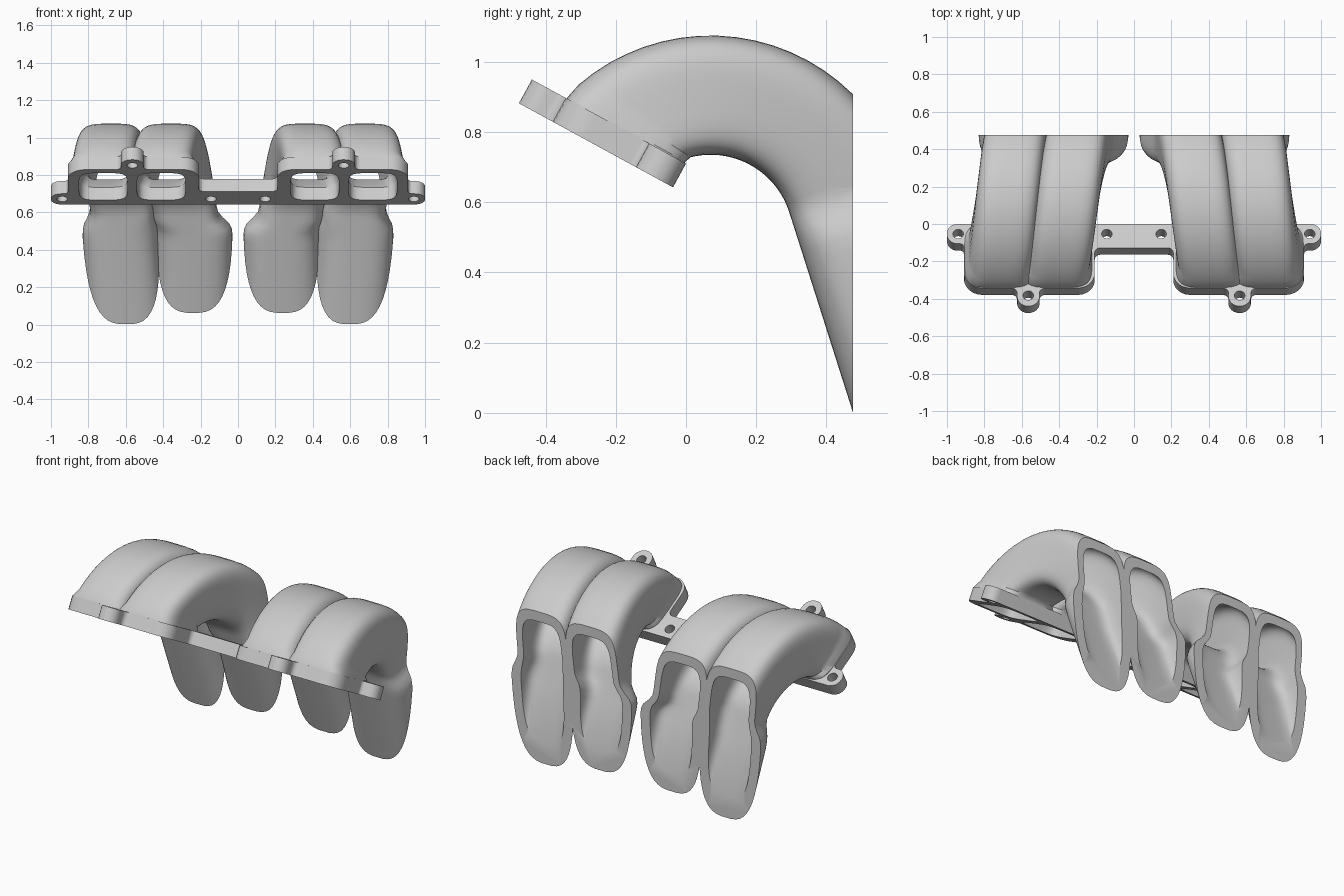
import bpy, bmesh, math
from mathutils import Vector

if "Cube" in bpy.data.objects:
    bpy.data.objects.remove(bpy.data.objects["Cube"])

U = Vector((0, -0.878, 0.479))     # up along the tilted flange
N = Vector((0, 0.479, 0.878))      # flange normal
TOP = Vector((0, 0.0, 0.71))       # lower edge of the flange's back face
THICK = 0.077
BEND = Vector((0, 0.07, 0.5))      # centre of the runner bend
END = 18.6                         # angle where the bend ends
CUT_Y = 0.475


def make_object(name, bm):
    bmesh.ops.recalc_face_normals(bm, faces=bm.faces)
    me = bpy.data.meshes.new(name)
    bm.to_mesh(me)
    bm.free()
    ob = bpy.data.objects.new(name, me)
    bpy.context.collection.objects.link(ob)
    return ob


def loft(name, rings):
    bm = bmesh.new()
    loops = [[bm.verts.new(p) for p in ring] for ring in rings]
    n = len(loops[0])
    for a, b in zip(loops, loops[1:]):
        for i in range(n):
            j = (i + 1) % n
            bm.faces.new((a[i], a[j], b[j], b[i]))
    bm.faces.new(loops[0][::-1])
    bm.faces.new(loops[-1])
    return make_object(name, bm)


def section(inner, outer, x, half, power, count=48):
    """Rounded-box ring spanning inner to outer point, centred on x."""
    mid, arm = (inner + outer) / 2, (outer - inner) / 2
    ring = []
    for i in range(count):
        a = 2 * math.pi * (i + 0.5) / count
        c, s = math.cos(a), math.sin(a)
        px = math.copysign(abs(c) ** (2 / power), c)
        pv = math.copysign(abs(s) ** (2 / power), s)
        ring.append(mid + arm * pv + Vector((x + half * px, 0, 0)))
    return ring


def radial(deg, r):
    a = math.radians(deg)
    return BEND + Vector((0, math.cos(a), math.sin(a))) * r


def boolean(target, tool, op):
    m = target.modifiers.new(op, 'BOOLEAN')
    m.operation = op
    m.solver = 'EXACT'
    m.object = tool
    bpy.context.view_layer.objects.active = target
    bpy.ops.object.modifier_apply(modifier=m.name)
    bpy.data.objects.remove(tool, do_unlink=True)


def runner(name, side, x_start, x_bend, x_flare, x_end, down, bore):
    r_in, r_out = (0.275, 0.535) if bore else (0.235, 0.575)
    half = 0.13 if bore else 0.17
    wide = 0.14 if bore else 0.203
    low = 4 if bore else 3
    v0, v1 = (0.05, 0.35) if bore else (0.004, 0.387)
    rings = []
    # root in the flange, slightly flared as a fillet
    for off in ((-0.13, 0.0) if bore else (-0.03, 0.004)):
        h = half if bore else half + 0.016
        rings.append(section(TOP + U * v0 + N * off, TOP + U * v1 + N * off,
                             side * x_start, h, 4.5))
    # bend
    steps = 22
    for k in range(4 if bore else 1, steps + 1):
        t = k / steps
        rings.append(section(radial(108 + (END - 108) * t, r_in),
                             radial(136 + (END - 136) * t, r_out),
                             side * (x_start + (x_bend - x_start) * t), half, 4))
    # straight tail with its flare
    i0, o0 = radial(END, r_in), radial(END, r_out)
    for d, f in ((0.03, 0.1), (0.06, 0.4), (0.09, 0.8), (0.12, 0.97), (0.16, 1)):
        rings.append(section(i0 + down * d, o0 + down * d,
                             side * (x_bend + (x_flare - x_bend) * f),
                             half + (wide - half) * f, 4 + (low - 4) * f))
    d = 0.8
    rings.append(section(i0 + down * d, o0 + down * d, side * x_end, wide, low))
    return loft(name, rings)


def fillet(points, seg=6):
    """Round each (x, v, r) corner of a closed outline."""
    out = []
    for i, (x, v, r) in enumerate(points):
        p = Vector((x, v))
        a = (Vector(points[i - 1][:2]) - p).normalized()
        b = (Vector(points[(i + 1) % len(points)][:2]) - p).normalized()
        c = p + (a + b) * r
        for k in range(seg + 1):
            t = k / seg * math.pi / 2
            out.append(c - b * r * math.cos(t) - a * r * math.sin(t))
    return out


def on_plate(x, v, depth=0.0):
    return TOP + U * v + N * depth + Vector((x, 0, 0))


# Flange plate
half_outline = [(1, 0, .056), (1, .12, .056), (.91, .12, .02), (.91, .39, .1),
                (.625, .39, .03), (.625, .5, .058), (.505, .5, .058),
                (.505, .39, .03), (.21, .39, .09), (.21, .145, .03)]
outline = half_outline + [(-x, v, r) for x, v, r in reversed(half_outline)]
pts = fillet(outline)
body = loft("intake_manifold", [[on_plate(p.x, p.y, d) for p in pts]
                                for d in (-THICK, 0)])

# Runner layouts: start, bend end, flare and tail x positions, tail direction
layouts = [("inner", .41, .285, .232, .245, Vector((0, .335, -.942))),
           ("outer", .72, .62, .628, .585, Vector((0, .303, -.953)))]
for side in (1, -1):
    for label, *args in layouts:
        boolean(body, runner(label + "_runner", side, *args, False), 'UNION')

# Flat cut face at the back
bm = bmesh.new()
bmesh.ops.create_cube(bm, size=2)
bmesh.ops.translate(bm, verts=bm.verts, vec=(0, CUT_Y + 1, 0.5))
bmesh.ops.scale(bm, verts=bm.verts, vec=(2, 1, 2))
boolean(body, make_object("back_cutter", bm), 'DIFFERENCE')

# Bores through the runners and ports
for side in (1, -1):
    for label, *args in layouts:
        boolean(body, runner(label + "_bore", side, *args, True), 'DIFFERENCE')

# Bolt holes
for side in (1, -1):
    for x, v in ((.94, .06), (.145, .06), (.565, .435)):
        circle = [(side * x + .028 * math.cos(i * math.pi / 12),
                   v + .028 * math.sin(i * math.pi / 12)) for i in range(24)]
        boolean(body, loft("bolt_cutter", [[on_plate(a, b, d) for a, b in circle]
                                           for d in (-.12, .05)]), 'DIFFERENCE')

# Smooth shading with sharp edges kept
bpy.ops.object.select_all(action='DESELECT')
body.select_set(True)
bpy.context.view_layer.objects.active = body
bpy.ops.object.shade_smooth_by_angle(angle=math.radians(35))
